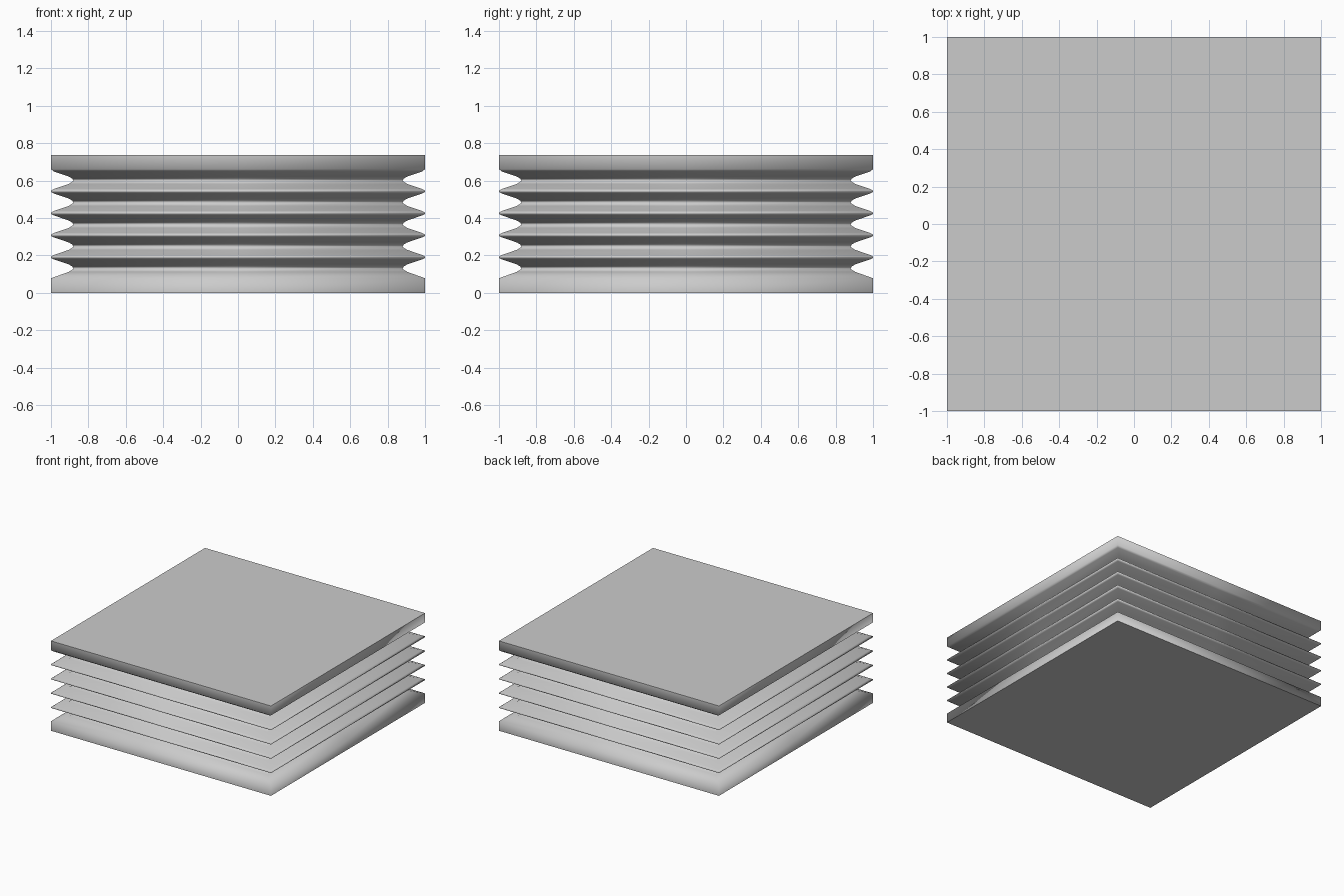
import bpy, bmesh

if "Cube" in bpy.data.objects:
    bpy.data.objects.remove(bpy.data.objects["Cube"])

# Vertical profile (half width, z): base band, five folds, top band
PITCH, FOLDS = 0.1175, 5
profile = [(1.0, 0.0), (1.0, 0.078)]
for i in range(FOLDS):
    z = 0.132 + i * PITCH
    profile += [(0.905, z - 0.020), (0.88, z - 0.004), (0.885, z + 0.008), (0.905, z + 0.020)]
    if i < FOLDS - 1:
        profile += [(0.985, z + 0.047), (1.0, z + 0.055),
                    (1.0, z + 0.0625), (0.985, z + 0.0705)]
    else:
        profile += [(0.985, z + 0.047), (1.0, z + 0.059)]
profile.append((1.0, 0.738))

# Square cross-section with a vertex in the middle of each side
SECTION = [(-1, -1), (0, -1), (1, -1), (1, 0), (1, 1), (0, 1), (-1, 1), (-1, 0)]

bm = bmesh.new()
rings = [[bm.verts.new((x * r, y * r, z)) for x, y in SECTION] for r, z in profile]
n = len(SECTION)
for a, b in zip(rings, rings[1:]):
    for k in range(n):
        bm.faces.new((a[k], a[(k + 1) % n], b[(k + 1) % n], b[k])).smooth = True

# Flat end caps with crisp rims
for cap in (bm.faces.new(rings[0][::-1]), bm.faces.new(rings[-1])):
    for e in cap.edges:
        e.smooth = False

mesh = bpy.data.meshes.new("square_bellows")
bm.to_mesh(mesh)
bm.free()
bpy.context.collection.objects.link(bpy.data.objects.new("square_bellows", mesh))
